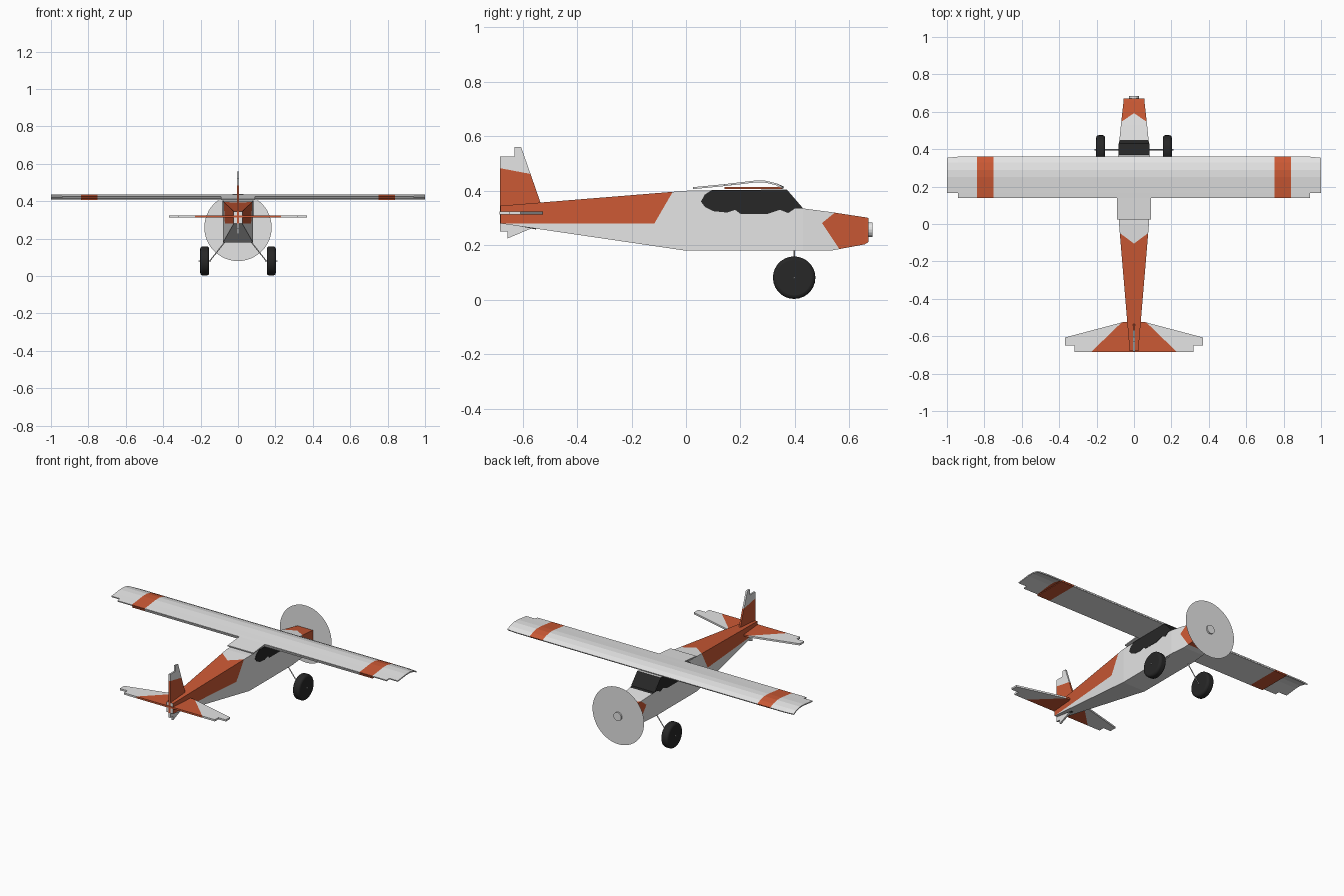
import bpy, bmesh, math
from mathutils import Vector
from mathutils.geometry import normal

if "Cube" in bpy.data.objects:
    bpy.data.objects.remove(bpy.data.objects["Cube"])


def material(name, rgb):
    m = bpy.data.materials.new(name)
    m.diffuse_color = (*rgb, 1)
    m.use_nodes = True
    m.node_tree.nodes["Principled BSDF"].inputs["Base Color"].default_value = m.diffuse_color
    return m


MATS = [material("light_grey", (0.78, 0.78, 0.78)),
        material("orange", (0.60, 0.10, 0.035)),
        material("black", (0.02, 0.02, 0.02))]
GREY, ORANGE, BLACK = range(3)


def finish(name, bm, mirror=False, thick=0, offset=0.0):
    me = bpy.data.meshes.new(name)
    bm.to_mesh(me)
    bm.free()
    for m in MATS:
        me.materials.append(m)
    ob = bpy.data.objects.new(name, me)
    bpy.context.collection.objects.link(ob)
    if mirror:
        ob.modifiers.new("Mirror", 'MIRROR')
    if thick:
        s = ob.modifiers.new("Solidify", 'SOLIDIFY')
        s.thickness, s.offset = thick, offset
    return ob


def cut(bm, co, no):
    bmesh.ops.bisect_plane(bm, geom=bm.verts[:] + bm.edges[:] + bm.faces[:],
                           dist=1e-5, plane_co=co, plane_no=no)


def sheet(name, pts, rule, cuts=(), **kw):
    """Flat outline, cut along colour borders, given thickness."""
    bm = bmesh.new()
    bm.faces.new([bm.verts.new(p) for p in pts])
    for co, no in cuts:
        cut(bm, co, no)
    for f in bm.faces:
        f.material_index = rule(f.calc_center_median())
    return finish(name, bm, **kw)


def rod(name, a, b, r, mat, segs=8):
    a, b = Vector(a), Vector(b)
    bm = bmesh.new()
    bmesh.ops.create_cone(bm, cap_ends=True, segments=segs, radius1=r, radius2=r,
                          depth=(b - a).length)
    rot = (b - a).to_track_quat('Z', 'Y').to_matrix()
    for v in bm.verts:
        v.co = rot @ v.co + (a + b) / 2
    for f in bm.faces:
        f.material_index = mat
    return finish(name, bm)


def plane(a, b, c):
    """Plane through three points, facing +y."""
    n = normal([Vector(p) for p in (a, b, c)])
    return Vector(a), (n if n.y > 0 else -n)


def ahead(p, pl):
    return (p - pl[0]).dot(pl[1]) > 0


# Fuselage: half loft of box sections (y, bottom, top, half width), mirrored
SECTIONS = [(-.68, .28, .345, .023), (0, .18, .40, .08), (.37, .18, .405, .08),
            (.43, .18, .335, .08), (.53, .18, .322, .07), (.655, .203, .303, .056),
            (.67, .212, .30, .055)]
bm = bmesh.new()
rings = [[bm.verts.new(p) for p in ((0, y, b), (w, y, b), (w, y, t), (0, y, t))]
         for y, b, t, w in SECTIONS]
for r, s in zip(rings, rings[1:]):
    for i in range(3):
        bm.faces.new((r[i], r[i + 1], s[i + 1], s[i]))
bm.faces.new(rings[0])
bm.faces.new(rings[-1])
bmesh.ops.recalc_face_normals(bm, faces=bm.faces)
tail_edge = plane((.078, -.045, .40), (0, -.10, .40), (.079, -.11, .28))
nose_upper = plane((.07, .545, .32), (.07, .50, .28), (0, .59, .31))
nose_lower = plane((0, .50, .28), (1, .50, .28), (0, .56, .19))
for pl in (tail_edge, nose_upper, nose_lower):
    cut(bm, *pl)
cut(bm, (0, 0, .28), (0, 0, 1))
cut(bm, (0, .45, 0), (0, 1, 0))
for f in bm.faces:
    c = f.calc_center_median()
    if c.y > -.679 and not ahead(c, tail_edge) and c.z > .28:
        f.material_index = ORANGE
    elif ahead(c, nose_upper) and ahead(c, nose_lower):
        f.material_index = ORANGE
    elif .371 < c.y < .45 and f.normal.z > .1:
        f.material_index = BLACK          # windshield
finish("fuselage", bm, mirror=True)

# Side windows
WINDOW = [(.055, .36), (.068, .385), (.095, .403), (.37, .403), (.43, .335), (.40, .335),
          (.375, .318), (.345, .33), (.30, .315), (.20, .315), (.18, .33), (.15, .32),
          (.10, .325), (.07, .34)]
for side, sx in (("left", -1), ("right", 1)):
    sheet(side + "_window", [(sx * .0805, y, z) for y, z in WINDOW],
          lambda c: BLACK, thick=.003)

# Wing upper skin: curved grid with stepped tips and centre tail plate
XS = [-1, -.94, -.84, -.75, -.09, .09, .75, .84, .94, 1]
YS = [.025, .14, .165, .20, .25, .29, .33, .36]
ZS = [.413, .424, .427, .431, .437, .437, .428, .415]


def stripe(x):
    return ORANGE if .75 < abs(x) < .84 else GREY


bm = bmesh.new()
grid = [[bm.verts.new((x, y - (.006 if abs(x) == 1 and y == .36 else 0), z))
         for y, z in zip(YS, ZS)] for x in XS]
for i in range(len(XS) - 1):
    xc = (XS[i] + XS[i + 1]) / 2
    first = 0 if abs(xc) < .09 else (2 if abs(xc) > .94 else 1)
    for j in range(first, len(YS) - 1):
        f = bm.faces.new((grid[i][j], grid[i + 1][j], grid[i + 1][j + 1], grid[i][j + 1]))
        f.material_index = stripe(xc)
bmesh.ops.delete(bm, geom=[v for v in bm.verts if not v.link_faces], context='VERTS')
finish("wing_upper_skin", bm, thick=.007, offset=-1)

# Wing lower skin: flat, ends at the stripe
sheet("wing_lower_skin", [(-.84, .142, .41), (.84, .142, .41), (.84, .355, .41), (-.84, .355, .41)],
      lambda c: stripe(c.x), [((s * .75, 0, 0), (1, 0, 0)) for s in (-1, 1)], thick=.006)

# Tailplane
tail_cut = plane((.08, -.54, 0), (.23, -.685, 0), (.08, -.54, 1))
sheet("tailplane", [(0, -.525, .318), (.06, -.525, .318), (.37, -.607, .318), (.37, -.65, .318),
                    (.318, -.65, .318), (.318, -.685, .318), (0, -.685, .318)],
      lambda c: GREY if ahead(c, tail_cut) else ORANGE, [tail_cut], mirror=True, thick=.011)

# Fin and rudder
FIN = [(-.53, .345), (-.605, .56), (-.63, .56), (-.63, .525), (-.683, .525), (-.683, .25),
       (-.655, .25), (-.655, .225), (-.56, .265), (-.53, .30)]
fin_top = (Vector((0, -.683, .483)), Vector((0, .19, 1)))
sheet("fin", [(0, y, z) for y, z in FIN],
      lambda c: ORANGE if c.z > .28 and not ahead(c, fin_top) else GREY,
      [fin_top, ((0, 0, .28), (0, 0, 1))], thick=.011)
sheet("tail_skid", [(0, -.62, .272), (0, -.55, .258), (0, -.55, .275)],
      lambda c: BLACK, thick=.012)

# Propeller disc and hub
bm = bmesh.new()
bm.faces.new([bm.verts.new((.18 * math.sin(a), .675, .26 + .18 * math.cos(a)))
              for a in (math.tau * i / 48 for i in range(48))])
finish("propeller_disc", bm)
rod("propeller_hub", (0, .66, .257), (0, .685, .257), .027, GREY, 16)

# Landing gear: wheels, struts, axles
for side, sx in (("left", -1), ("right", 1)):
    w = rod(side + "_wheel", (sx * .154, .397, .081), (sx * .202, .397, .081), .078, BLACK, 28)
    bv = w.modifiers.new("Bevel", 'BEVEL')
    bv.width, bv.segments, bv.limit_method = .013, 3, 'ANGLE'
    bv.angle_limit = math.radians(40)
    bpy.context.view_layer.objects.active = w
    w.select_set(True)
    bpy.ops.object.shade_smooth_by_angle(angle=math.radians(40))
    w.select_set(False)
    rod(side + "_strut", (sx * .06, .397, .195), (sx * .152, .397, .079), .003, GREY)
    rod(side + "_axle", (sx * .145, .397, .081), (sx * .21, .397, .081), .003, GREY)
